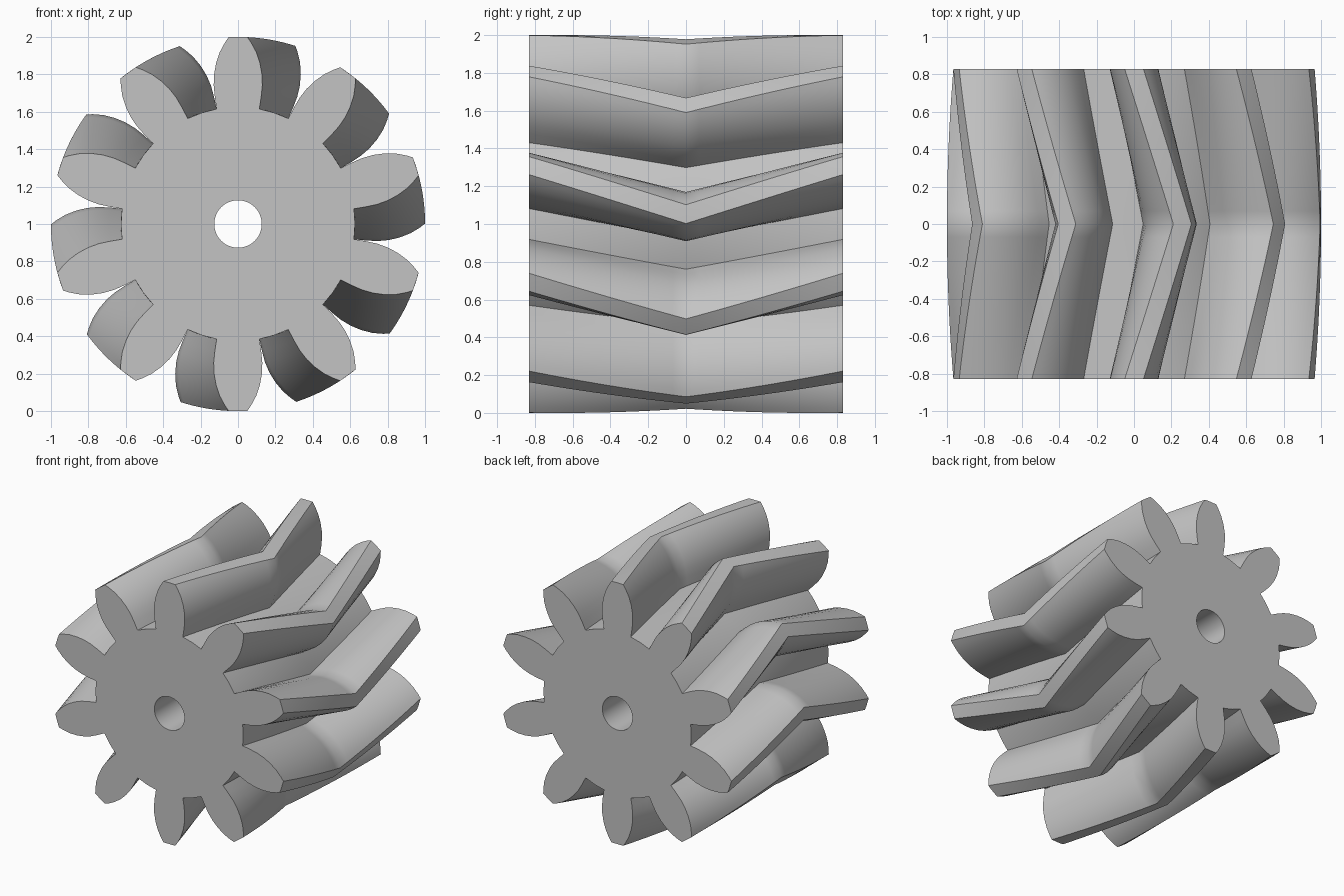
import bpy
import bmesh
from math import sin, cos, pi, radians, atan2, hypot
from mathutils import Vector

cube = bpy.data.objects.get("Cube")
if cube:
    bpy.data.objects.remove(cube, do_unlink=True)

TEETH = 10
HALF_DEPTH = 0.83
TWIST = radians(15)      # turn of the teeth at the middle of the gear
SLICES = 24
BORE = 0.127
BORE_SIDES = 48

steel = bpy.data.materials.new("grey_steel")
steel.use_nodes = True
grey = (0.55, 0.55, 0.55, 1)
steel.diffuse_color = grey
steel.node_tree.nodes["Principled BSDF"].inputs["Base Color"].default_value = grey

# One flank as (half width, height from the axis), root to tip
flank = [(0.114, 0.615), (0.124, 0.68), (0.13, 0.74), (0.128, 0.80),
         (0.117, 0.86), (0.097, 0.92), (0.07, 0.97), (0.05, 0.999)]
half_tooth = [(atan2(w, h), hypot(w, h)) for w, h in flank]
tooth = [(-a, r) for a, r in half_tooth] + [(0, 1.0)]
tooth += [(a, r) for a, r in reversed(half_tooth)]
pitch = 2 * pi / TEETH
tooth.append((pitch / 2, half_tooth[0][1]))     # middle of the root arc


def ring(bm, polar, y):
    """Closed loop of vertices around the axis at depth y."""
    return [bm.verts.new(Vector((r * sin(a), y, 1 + r * cos(a)))) for a, r in polar]


def skin(bm, rings):
    """Quads between consecutive loops."""
    for one, two in zip(rings, rings[1:]):
        for i in range(len(one)):
            j = (i + 1) % len(one)
            bm.faces.new((one[i], one[j], two[j], two[i]))


bm = bmesh.new()

# Herringbone teeth: the outline turns towards the middle and back again
outer = []
for s in range(SLICES + 1):
    t = 2 * s / SLICES - 1
    turn = TWIST * (1 - abs(t))
    outline = [(k * pitch + a + turn, r) for k in range(TEETH) for a, r in tooth]
    outer.append(ring(bm, outline, t * HALF_DEPTH))
skin(bm, outer)

# Straight shaft bore
circle = [(2 * pi * i / BORE_SIDES, BORE) for i in range(BORE_SIDES)]
bore = [ring(bm, circle, y) for y in (-HALF_DEPTH, HALF_DEPTH)]
skin(bm, bore)

# Flat end caps around the bore
for end in (0, -1):
    edges = []
    for loop in (outer[end], bore[end]):
        edges += [bm.edges.get((v, loop[i - 1])) for i, v in enumerate(loop)]
    bmesh.ops.triangle_fill(bm, edges=edges, use_beauty=True, use_dissolve=False)

bmesh.ops.recalc_face_normals(bm, faces=bm.faces)
mesh = bpy.data.meshes.new("herringbone_gear")
bm.to_mesh(mesh)
bm.free()
mesh.materials.append(steel)

gear = bpy.data.objects.new("herringbone_gear", mesh)
bpy.context.collection.objects.link(gear)
bpy.context.view_layer.objects.active = gear
gear.select_set(True)
bpy.ops.object.shade_smooth_by_angle(angle=radians(37))
